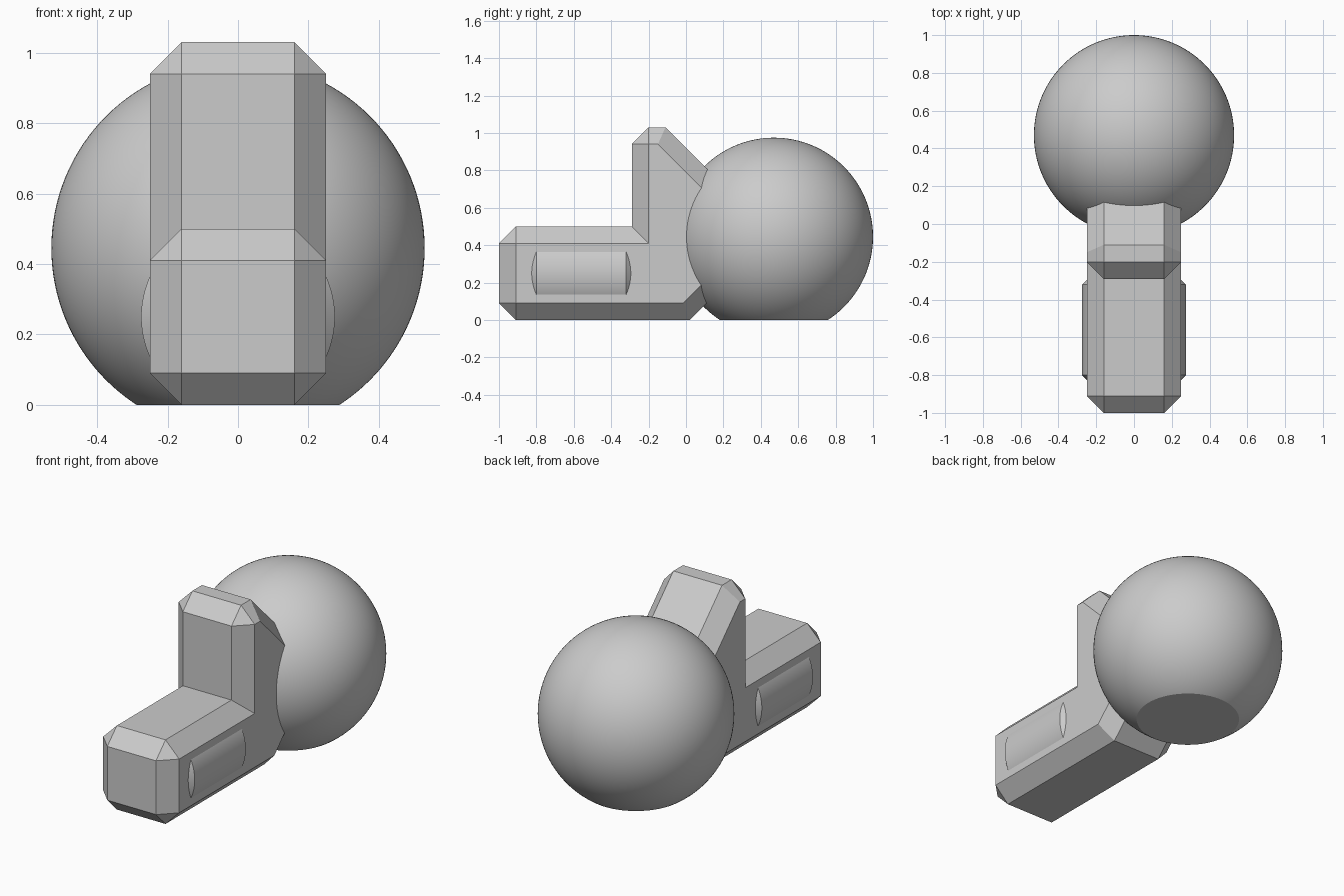
import bpy
import bmesh
from mathutils import Matrix

cube = bpy.data.objects.get("Cube")
if cube:
    bpy.data.objects.remove(cube, do_unlink=True)

grey = bpy.data.materials.new("plain grey")
grey.use_nodes = True
COLOUR = (0.6, 0.6, 0.6, 1)
grey.diffuse_color = COLOUR
grey.node_tree.nodes["Principled BSDF"].inputs["Base Color"].default_value = COLOUR


def finish(bm, name, smooth):
    """Turn the bmesh into an object with the shared material."""
    bmesh.ops.recalc_face_normals(bm, faces=bm.faces[:])
    mesh = bpy.data.meshes.new(name)
    bm.to_mesh(mesh)
    bm.free()
    mesh.materials.append(grey)
    obj = bpy.data.objects.new(name, mesh)
    bpy.context.collection.objects.link(obj)
    if smooth:
        bpy.ops.object.select_all(action="DESELECT")
        obj.select_set(True)
        bpy.context.view_layer.objects.active = obj
        bpy.ops.object.shade_smooth_by_angle()
    return obj


def slice_off(bm, z, up):
    """Remove everything above (up=1) or below (up=-1) height z and cap the cut."""
    cut = bmesh.ops.bisect_plane(
        bm, geom=bm.verts[:] + bm.edges[:] + bm.faces[:],
        plane_co=(0, 0, z), plane_no=(0, 0, up), clear_outer=True)
    rim = [g for g in cut["geom_cut"] if isinstance(g, bmesh.types.BMEdge)]
    bmesh.ops.holes_fill(bm, edges=rim, sides=0)


# Chamfered body: each side-face corner (y, z) with its rim corners (y, z)
CORNERS = [
    ((0.25, 0.355), [(0.25, 0.23)]),
    ((-0.015, 0.09), [(0.02, 0)]),
    ((-0.91, 0.09), [(-0.91, 0), (-1, 0.09)]),
    ((-0.91, 0.41), [(-1, 0.41), (-0.91, 0.5)]),
    ((-0.2, 0.41), [(-0.29, 0.5)]),
    ((-0.2, 0.94), [(-0.29, 0.94), (-0.2, 1.03)]),
    ((-0.15, 0.94), [(-0.11, 1.03)]),
    ((0.25, 0.54), [(0.25, 0.67)]),
]
SIDE, RIM = 0.25, 0.16
bm = bmesh.new()
rims = []
for s in (-1, 1):
    face = [bm.verts.new((s * SIDE, *p)) for p, _ in CORNERS]
    rim = [[bm.verts.new((s * RIM, *p)) for p in outer] for _, outer in CORNERS]
    bm.faces.new(face)
    for i in range(len(CORNERS)):
        j = (i + 1) % len(CORNERS)
        bm.faces.new((face[i], face[j], rim[j][0], rim[i][-1]))
        if len(rim[i]) == 2:
            bm.faces.new((face[i], *rim[i]))
    rims.append([v for group in rim for v in group])
left, right = rims
for i in range(len(left)):
    j = (i + 1) % len(left)
    bm.faces.new((left[i], left[j], right[j], right[i]))
finish(bm, "chamfered_body", False)

# Round barrel bulging through both sides of the body, with chamfered ends
RADIUS, CHAMFER = 0.275, 0.08
bm = bmesh.new()
bmesh.ops.create_cone(bm, cap_ends=True, segments=128, radius1=RADIUS,
                      radius2=RADIUS, depth=0.48 + 2 * CHAMFER)
rim = [e for e in bm.edges if abs(e.verts[0].co.z - e.verts[1].co.z) < 0.01]
bmesh.ops.bevel(bm, geom=rim, offset=CHAMFER, segments=1, affect="EDGES")
bmesh.ops.transform(bm, verts=bm.verts[:], matrix=(
    Matrix.Translation((0, -0.56, 0.25)) @ Matrix.Rotation(1.5707963, 4, "X")))
slice_off(bm, 0.4, 1)
slice_off(bm, 0.1, -1)
finish(bm, "side_barrel", True)

# Large ball with a flat base
bm = bmesh.new()
bmesh.ops.create_uvsphere(bm, u_segments=128, v_segments=64, radius=0.53,
                          matrix=Matrix.Translation((0, 0.47, 0.445)))
slice_off(bm, 0, -1)
finish(bm, "rear_ball", True)
